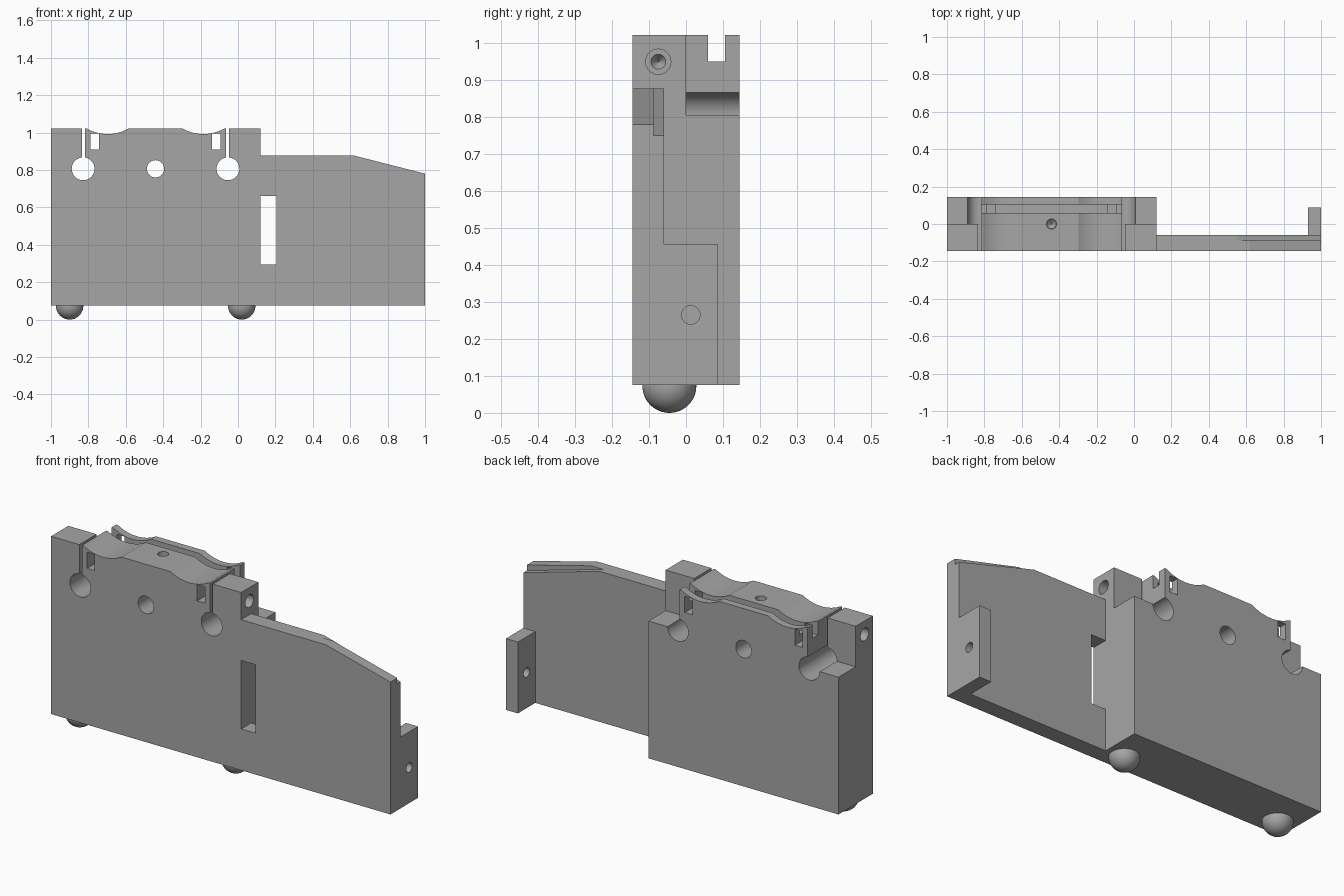
import bpy
import bmesh
from math import radians, pi
from mathutils import Matrix, Vector

if "Cube" in bpy.data.objects:
    bpy.data.objects.remove(bpy.data.objects["Cube"], do_unlink=True)

grey = bpy.data.materials.new("plain grey")
grey.use_nodes = True
colour = (0.38, 0.38, 0.38, 1)
grey.diffuse_color = colour
grey.node_tree.nodes["Principled BSDF"].inputs["Base Color"].default_value = colour


def make(name, bm):
    bmesh.ops.recalc_face_normals(bm, faces=bm.faces)
    mesh = bpy.data.meshes.new(name)
    bm.to_mesh(mesh)
    bm.free()
    mesh.materials.append(grey)
    obj = bpy.data.objects.new(name, mesh)
    bpy.context.collection.objects.link(obj)
    return obj


def prism(name, outline, y0, y1):
    """Extrude an x-z outline from y0 to y1."""
    bm = bmesh.new()
    face = bm.faces.new([bm.verts.new((x, y0, z)) for x, z in outline])
    top = bmesh.ops.extrude_face_region(bm, geom=[face])["geom"]
    verts = [v for v in top if isinstance(v, bmesh.types.BMVert)]
    bmesh.ops.translate(bm, verts=verts, vec=(0, y1 - y0, 0))
    return make(name, bm)


def box(name, x0, x1, y0, y1, z0, z1):
    return prism(name, [(x0, z0), (x1, z0), (x1, z1), (x0, z1)], y0, y1)


def rod(name, start, end, r0, r1=None, sides=64):
    """Cylinder or cone between two points."""
    start, end = Vector(start), Vector(end)
    axis = end - start
    turn = Vector((0, 0, 1)).rotation_difference(axis).to_matrix().to_4x4()
    bm = bmesh.new()
    bmesh.ops.create_cone(bm, cap_ends=True, segments=sides, radius1=r0,
                          radius2=r0 if r1 is None else r1, depth=axis.length,
                          matrix=Matrix.Translation((start + end) / 2) @ turn)
    return make(name, bm)


def cut(target, *cutters):
    for c in cutters:
        mod = target.modifiers.new("cut", 'BOOLEAN')
        mod.operation, mod.solver, mod.object = 'DIFFERENCE', 'EXACT', c
        bpy.context.view_layer.objects.active = target
        bpy.ops.object.modifier_apply(modifier=mod.name)
        bpy.data.objects.remove(c, do_unlink=True)


def smooth(obj):
    bpy.ops.object.select_all(action='DESELECT')
    obj.select_set(True)
    bpy.context.view_layer.objects.active = obj
    bpy.ops.object.shade_smooth_by_angle(angle=radians(20))


BOTTOM, TOP, BACK = 0.075, 1.022, 0.145
MID = -0.441        # centre of the main block
HOLE_Z = 0.806

# Main block
body = box("main_block", -1, 0.12, -BACK, BACK, BOTTOM, TOP)
for s in (-1, 1):
    def span(a, b):
        return sorted((MID + s * a, MID + s * b))
    hole_x = MID + s * 0.387
    cut(body,
        # lowered rear shoulder
        box("shoulder", *span(0.387, 0.8), 0, 0.3, HOLE_Z, 1.2),
        # relief slit with round end
        box("slit", *span(0.378, 0.393), -0.3, 0.3, HOLE_Z, 1.2),
        rod("relief", (hole_x, -0.3, HOLE_Z), (hole_x, 0.3, HOLE_Z), 0.061),
        # shallow scoop in the top
        rod("scoop", (MID + s * 0.256, -0.3, 1.216), (MID + s * 0.256, 0.3, 1.216),
            0.224, sides=192),
        # small window under the top
        box("window", *span(0.302, 0.347), -0.3, 0.3, 0.908, 0.994),
        # side bore with a pointed pocket behind it
        rod("bore", (MID + s * 0.385, -0.075, 0.95), (MID + s * 0.8, -0.075, 0.95), 0.034),
        rod("pocket", (MID + s * 0.385, -0.075, 0.95), (MID + s * 0.352, -0.075, 0.95),
            0.025, 0.002))

# Groove along the top, cross hole and top hole
cut(body,
    box("groove", MID - 0.384, MID + 0.384, 0.06, 0.105, 0.95, 1.2),
    rod("cross_hole", (MID, -0.3, HOLE_Z), (MID, 0.3, HOLE_Z), 0.046),
    rod("top_hole", (MID, 0, 0.95), (MID, 0, 1.2), 0.027),
    rod("top_hole_tip", (MID, 0, 0.952), (MID, 0, 0.93), 0.027, 0.002))
smooth(body)

# Thin side plate with sloping end, rear step and slot
plate = prism("side_plate", [(0.12, BOTTOM), (1, BOTTOM), (1, 0.78),
                             (0.62, 0.877), (0.12, 0.877)], -BACK, -0.06)
cut(plate,
    prism("step", [(0.514, 0.887), (1.1, 0.722), (1.1, 1), (0.514, 1)], -0.088, 0),
    box("slot", 0.1, 0.205, -0.3, 0.1, 0.295, 0.66))

# End tab with bolt hole
tab = box("end_tab", 0.93, 1, -0.06, 0.087, BOTTOM, 0.455)
cut(tab, rod("bolt_hole", (0.8, 0.013, 0.265), (1.2, 0.013, 0.265), 0.025))
smooth(tab)

# Round feet
for name, x in (("right_foot", -0.9), ("left_foot", 0.02)):
    bm = bmesh.new()
    bmesh.ops.create_uvsphere(bm, u_segments=48, v_segments=24, radius=0.073,
                              matrix=Matrix.Translation((x, -0.045, 0.073)))
    smooth(make(name, bm))
